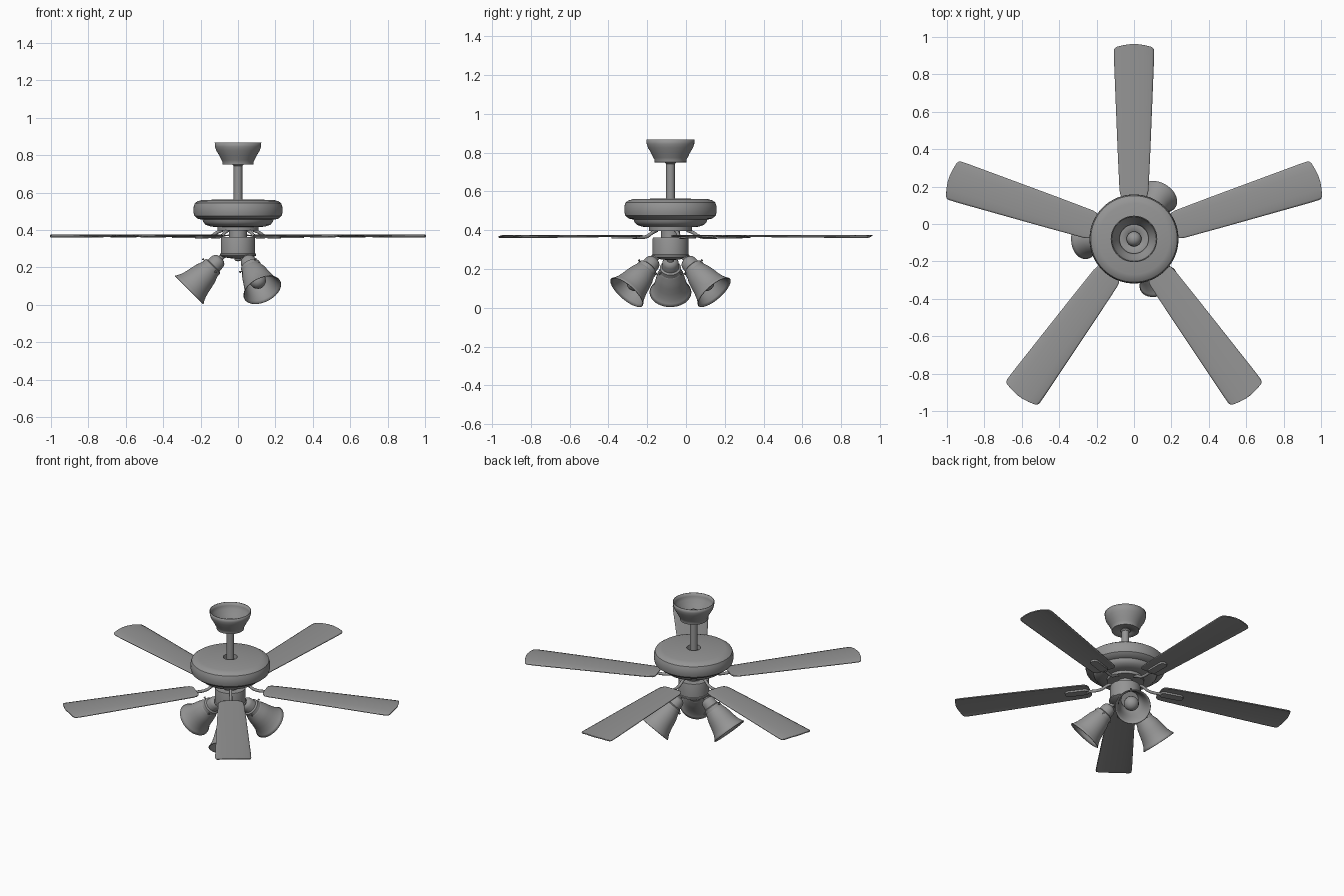
import bpy, bmesh
from math import sin, cos, pi, radians
from mathutils import Matrix, Vector

if "Cube" in bpy.data.objects:
    bpy.data.objects.remove(bpy.data.objects["Cube"])

grey = bpy.data.materials.new("mid grey")
grey.use_nodes = True
colour = (0.3, 0.3, 0.3, 1)
grey.diffuse_color = colour
grey.node_tree.nodes["Principled BSDF"].inputs["Base Color"].default_value = colour

CENTRE = Matrix.Translation((0, -0.08, 0))


def finish(name, bm, place=Matrix(), shell=0):
    """Turn a bmesh into a smooth, coloured object; shell adds thickness."""
    bmesh.ops.remove_doubles(bm, verts=bm.verts, dist=0.0002)
    bmesh.ops.recalc_face_normals(bm, faces=bm.faces)
    mesh = bpy.data.meshes.new(name)
    bm.to_mesh(mesh)
    bm.free()
    mesh.materials.append(grey)
    mesh.shade_smooth()
    mesh.set_sharp_from_angle(angle=radians(35))
    ob = bpy.data.objects.new(name, mesh)
    bpy.context.collection.objects.link(ob)
    ob.matrix_world = CENTRE @ place
    if shell:
        mod = ob.modifiers.new("thickness", "SOLIDIFY")
        mod.thickness = shell
        mod.offset = 0
    return ob


def lathe(name, profile, place=Matrix(), shell=0, sides=48):
    """Revolve (radius, height) points around the local z axis."""
    bm = bmesh.new()
    rings = [[bm.verts.new((r * cos(2 * pi * i / sides), r * sin(2 * pi * i / sides), z))
              for i in range(sides)] for r, z in profile]
    for a, b in zip(rings, rings[1:]):
        for i in range(sides):
            j = (i + 1) % sides
            bm.faces.new((a[i], a[j], b[j], b[i]))
    return finish(name, bm, place, shell)


def ball(name, radius, place):
    bm = bmesh.new()
    bmesh.ops.create_uvsphere(bm, u_segments=24, v_segments=14, radius=radius)
    return finish(name, bm, place)


def tube(name, points, radius, place):
    curve = bpy.data.curves.new(name, "CURVE")
    curve.dimensions = "3D"
    curve.bevel_depth = radius
    curve.bevel_resolution = 3
    curve.use_fill_caps = True
    spline = curve.splines.new("BEZIER")
    spline.bezier_points.add(len(points) - 1)
    for p, co in zip(spline.bezier_points, points):
        p.co = co
        p.handle_left_type = p.handle_right_type = "AUTO"
    curve.materials.append(grey)
    ob = bpy.data.objects.new(name, curve)
    bpy.context.collection.objects.link(ob)
    ob.matrix_world = CENTRE @ place


# Ceiling canopy, open at the top, with the hanger ball and rod
lathe("canopy", [(0.122, 0.868), (0.12, 0.845), (0.114, 0.826), (0.098, 0.8),
                 (0.086, 0.775), (0.08, 0.765), (0.08, 0.752), (0.02, 0.752)], shell=0.005)
ball("hanger_ball", 0.04, Matrix.Translation((0, 0, 0.775)))
lathe("down_rod", [(0, 0.77), (0.023, 0.77), (0.023, 0.5), (0, 0.5)], sides=24)

# Motor housing with a recess around the rod and a stepped underside
lathe("motor_housing", [(0, 0.535), (0.04, 0.535), (0.042, 0.563), (0.19, 0.561), (0.215, 0.554),
                        (0.231, 0.543), (0.237, 0.525), (0.238, 0.495), (0.233, 0.475),
                        (0.215, 0.46), (0.19, 0.455), (0.186, 0.442), (0.172, 0.427),
                        (0.145, 0.418), (0.11, 0.416), (0.11, 0.397), (0, 0.397)], sides=64)
lathe("neck", [(0.048, 0.4), (0.048, 0.355)], sides=32)

# Switch housing and finial below the blades
lathe("switch_housing", [(0, 0.362), (0.09, 0.362), (0.092, 0.355), (0.092, 0.275), (0.097, 0.272),
                         (0.097, 0.263), (0.085, 0.257), (0.05, 0.25), (0.02, 0.247),
                         (0.016, 0.236), (0, 0.232)])

# Five blades and their irons
STATIONS = [(0.218, 0.045), (0.222, 0.06), (0.235, 0.072), (0.26, 0.077), (0.45, 0.086),
            (0.7, 0.096), (0.95, 0.106), (1.005, 0.107), (1.018, 0.104), (1.027, 0.093),
            (1.036, 0.055), (1.042, 0.015)]
ACROSS = [-1, -0.9, -0.75, -0.5, 0, 0.5, 0.75, 0.9, 1]


def blade(place):
    bm = bmesh.new()
    rows = []
    for r, w in STATIONS:
        rows.append([bm.verts.new((r, w * f, 0.373 - 0.011 * (abs(w * f) / 0.107) ** 3))
                     for f in ACROSS])
    for a, b in zip(rows, rows[1:]):
        for i in range(len(ACROSS) - 1):
            bm.faces.new((a[i], b[i], b[i + 1], a[i + 1]))
    finish("blade", bm, place, shell=0.006)


def iron_paddle(place):
    """Rounded plate screwed to the underside of a blade root."""
    bm = bmesh.new()
    outline = []
    for i in range(24):
        a = 2 * pi * (i + 0.5) / 24
        outline.append(bm.verts.new(((0.345 if cos(a) > 0 else 0.25) + 0.026 * cos(a),
                                     0.026 * sin(a), 0.358)))
    base = bm.faces.new(outline)
    top = bmesh.ops.extrude_face_region(bm, geom=[base])
    moved = [v for v in top["geom"] if isinstance(v, bmesh.types.BMVert)]
    bmesh.ops.translate(bm, verts=moved, vec=(0, 0, 0.012))
    finish("blade_iron_plate", bm, place)


for k in range(5):
    turn = Matrix.Rotation(radians(90 + 72 * k), 4, "Z")
    blade(turn)
    iron_paddle(turn)
    tube("blade_iron_arm", [(0.085, 0, 0.4), (0.115, 0, 0.388), (0.15, 0, 0.368),
                            (0.24, 0, 0.364)], 0.009, turn)

# Three lamps tilted outward: arm, socket, thumbscrews, bell shade and bulb
for k in range(3):
    turn = Matrix.Rotation(radians(60 + 120 * k), 4, "Z")
    lamp = turn @ Matrix.Translation((0.094, 0, 0.246)) @ Matrix.Rotation(radians(135), 4, "Y")
    tube("lamp_arm", [(0.04, 0, 0.268), (0.075, 0, 0.265), (0.105, 0, 0.235)], 0.016, turn)
    lathe("lamp_socket", [(0, -0.006), (0.022, -0.004), (0.036, 0.006), (0.042, 0.02), (0.044, 0.05),
                          (0.054, 0.056), (0.056, 0.078), (0, 0.078)], lamp, sides=32)
    lathe("lamp_shade", [(0.05, 0.066), (0.056, 0.085), (0.066, 0.11), (0.073, 0.14), (0.079, 0.17),
                         (0.087, 0.2), (0.097, 0.222), (0.106, 0.236)], lamp, shell=0.004)
    lathe("bulb", [(0.018, 0.075), (0.02, 0.1), (0.032, 0.122), (0.042, 0.145), (0.045, 0.165),
                   (0.04, 0.185), (0.027, 0.2), (0.012, 0.207), (0, 0.208)], lamp, sides=24)
    for s in range(3):
        screw = lamp @ Matrix.Rotation(radians(60 + 120 * s), 4, "Z") \
            @ Matrix.Translation((0.05, 0, 0.067)) @ Matrix.Rotation(pi / 2, 4, "Y")
        lathe("thumbscrew", [(0.003, 0), (0.003, 0.012), (0.006, 0.012), (0.006, 0.018),
                             (0, 0.018)], screw, sides=10)
